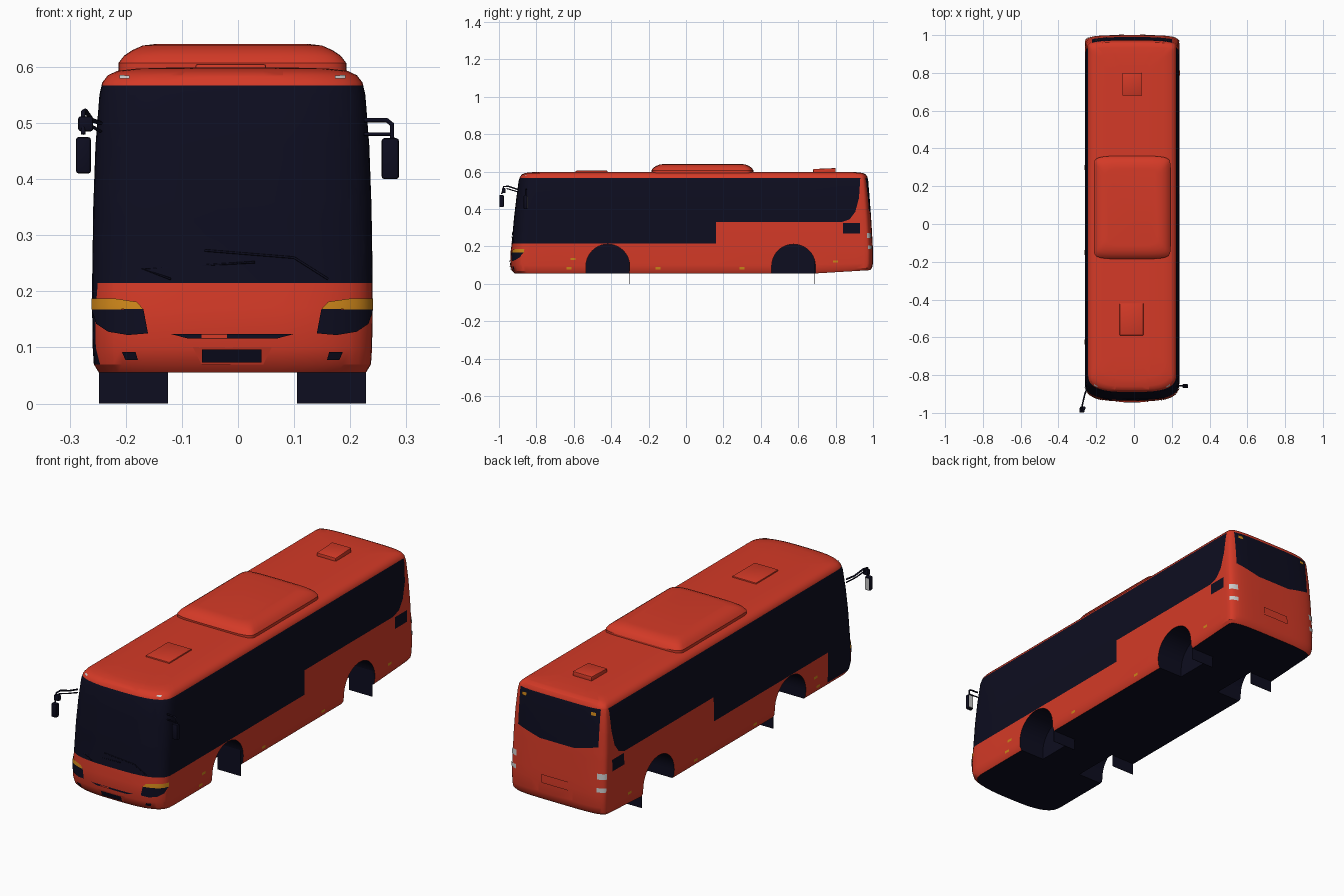
import bpy, bmesh, math
from mathutils import Vector
from mathutils.bvhtree import BVHTree

if "Cube" in bpy.data.objects:
    bpy.data.objects.remove(bpy.data.objects["Cube"])

CX = -0.01  # centre line of the bus body


def material(name, rgb):
    m = bpy.data.materials.new(name)
    m.diffuse_color = (*rgb, 1)
    m.use_nodes = True
    m.node_tree.nodes["Principled BSDF"].inputs["Base Color"].default_value = m.diffuse_color
    return m


RED = material("red paint", (0.66, 0.042, 0.02))
DARK = material("dark glass and rubber", (0.004, 0.004, 0.014))
AMBER = material("amber lamp", (0.62, 0.24, 0.01))
GREY = material("pale lamp", (0.6, 0.6, 0.6))


def finish(name, bm, mats, smooth=True):
    me = bpy.data.meshes.new(name)
    bm.to_mesh(me)
    bm.free()
    ob = bpy.data.objects.new(name, me)
    bpy.context.collection.objects.link(ob)
    for m in mats:
        me.materials.append(m)
    bpy.ops.object.select_all(action='DESELECT')
    bpy.context.view_layer.objects.active = ob
    ob.select_set(True)
    if smooth:
        bpy.ops.object.shade_smooth_by_angle(angle=math.radians(30))
    return ob


def loft(levels, nf, df, nr, dr, steps=12):
    """Stack of rounded plan rings; each level is (z, half width, front y, rear y)."""
    bm = bmesh.new()
    rings = []
    for z, w, f, r in levels:
        half = []
        for i in range(steps + 1):
            t = math.pi / 2 * i / steps
            s, c = math.sin(t), max(0.0, math.cos(t))
            half.append((w * s ** (2 / nf), f + df * (1 - c ** (2 / nf))))
        for i in range(steps, -1, -1):
            t = math.pi / 2 * i / steps
            s, c = math.sin(t), max(0.0, math.cos(t))
            half.append((w * s ** (2 / nr), r - dr * (1 - c ** (2 / nr))))
        pts = half + [(-x, y) for x, y in half[-2:0:-1]]
        rings.append([bm.verts.new((CX + x, y, z)) for x, y in pts])
    n = len(rings[0])
    for a, b in zip(rings, rings[1:]):
        for i in range(n):
            bm.faces.new((a[i], a[(i + 1) % n], b[(i + 1) % n], b[i]))
    bm.faces.new(rings[0][::-1])
    bm.faces.new(rings[-1])
    bmesh.ops.recalc_face_normals(bm, faces=bm.faces[:])
    return bm


def cut(bm, co, no):
    bmesh.ops.bisect_plane(bm, geom=bm.verts[:] + bm.edges[:] + bm.faces[:],
                           dist=1e-5, plane_co=co, plane_no=no)


# Body shell
bm = loft([(0.055, .238, -.915, .985), (0.07, .247, -.93, .995), (0.10, .249, -.94, 1.0),
           (0.17, .25, -.938, 1.0), (0.215, .25, -.932, .998), (0.35, .248, -.92, .99),
           (0.46, .244, -.907, .982), (0.55, .237, -.895, .974), (0.572, .232, -.888, .970),
           (0.585, .222, -.878, .962), (0.593, .205, -.860, .945), (0.597, .17, -.82, .91),
           (0.599, .10, -.75, .84)], 3, .10, 4, .05)

# Window outlines cut into the shell
for z in (0.215, 0.33, 0.567):
    cut(bm, (0, 0, z), (0, 0, 1))
for y in (-0.88, -0.70, 0.16, 0.68):
    cut(bm, (0, y, 0), (0, 1, 0))
for x in (-0.212, -0.09, 0.09, 0.212):
    cut(bm, (CX + x, 0, 0), (1, 0, 0))
curve = [(.932, .567), (.925, .46), (.905, .385), (.875, .345), (.83, .33)]
side_planes = []
for (y0, z0), (y1, z1) in zip(curve, curve[1:]):
    side_planes.append((Vector((0, y0, z0)), Vector((0, z0 - z1, y1 - y0))))
rear_planes = [(Vector((CX, 1, .362)), Vector((0, 0, -1))),
               (Vector((CX + .09, 1, .362)), Vector((.25, 0, -1))),
               (Vector((CX - .09, 1, .362)), Vector((-.25, 0, -1)))]
for co, no in side_planes + rear_planes:
    cut(bm, co, no)


def inside(c, planes):
    return all((c - co).dot(no) < 1e-5 for co, no in planes)


for f in bm.faces:
    c = f.calc_center_median()
    f.normal_update()
    x = c.x - CX
    front_band = c.y < 0.16 and 0.215 < c.z < 0.567
    rear_band = 0.16 < c.y and abs(x) > 0.2 and .33 < c.z < .567 and inside(c, side_planes)
    rear_glass = c.y > 0.93 and abs(x) < 0.212 and c.z < .567 and inside(c, rear_planes)
    door = x < -0.2 and -0.88 < c.y < -0.70 and 0.07 < c.z < 0.3
    under = f.normal.z < -0.8
    f.material_index = int(front_band or rear_band or rear_glass or door or under)
# underside rises behind the rear wheels
for v in bm.verts:
    if v.co.y > 0.68 and v.co.z < 0.17:
        v.co.z += (v.co.y - 0.68) * 0.06 * (0.17 - v.co.z) / 0.115
tree = BVHTree.FromBMesh(bm)
body = finish("body_shell", bm, [RED, DARK], False)

# Wheel arches
bm = bmesh.new()
for yc in (-0.418, 0.575):
    prof = [(yc + .117, -.05)] + [(yc + .117 * math.cos(math.pi * i / 20), .095 + .117 * math.sin(math.pi * i / 20))
                                  for i in range(21)] + [(yc - .117, -.05)]
    for s in (-1, 1):
        f = bm.faces.new([bm.verts.new((CX + s * .11, y, z)) for y, z in prof])
        ext = bmesh.ops.extrude_face_region(bm, geom=[f])
        bmesh.ops.translate(bm, vec=(s * .25, 0, 0),
                            verts=[v for v in ext["geom"] if isinstance(v, bmesh.types.BMVert)])
bmesh.ops.recalc_face_normals(bm, faces=bm.faces[:])
for f in bm.faces:
    f.material_index = 1
cutter = finish("arch_cutter", bm, [RED, DARK], False)
cutter.hide_render = True
mod = body.modifiers.new("arches", 'BOOLEAN')
mod.operation, mod.solver, mod.object = 'DIFFERENCE', 'EXACT', cutter
bpy.ops.object.select_all(action='DESELECT')
bpy.context.view_layer.objects.active = body
body.select_set(True)
bpy.ops.object.modifier_apply(modifier=mod.name)
bpy.data.objects.remove(cutter)
bpy.ops.object.shade_smooth_by_angle(angle=math.radians(30))


def plate(name, pts, side, mat, off=0.003):
    """Thin plate from (u, z) outline, laid onto the shell. side: front, rear, left, right."""
    d = Vector({"front": (0, 1, 0), "rear": (0, -1, 0), "left": (1, 0, 0), "right": (-1, 0, 0)}[side])
    bm = bmesh.new()
    across_x = d.x == 0
    bm.faces.new([bm.verts.new((CX + u, 0, z) if across_x else (0, u, z)) for u, z in pts])
    us, zs = [p[0] for p in pts], [p[1] for p in pts]
    for i in range(1, 12):
        u = min(us) + (max(us) - min(us)) * i / 12
        cut(bm, (CX + u, 0, 0) if across_x else (0, u, 0), (1, 0, 0) if across_x else (0, 1, 0))
    for i in range(1, 4):
        cut(bm, (0, 0, min(zs) + (max(zs) - min(zs)) * i / 4), (0, 0, 1))
    for v in bm.verts:
        hit, no, _, _ = tree.ray_cast(v.co - d * 3, d)
        if hit is None:
            hit, no, _, _ = tree.find_nearest(v.co - d)
        v.co = hit + no * off
    bm.normal_update()
    if sum(f.normal.dot(d) for f in bm.faces) > 0:
        bmesh.ops.reverse_faces(bm, faces=bm.faces[:])
    return finish(name, bm, [mat])


def rect(u0, u1, z0, z1):
    return [(u0, z0), (u1, z0), (u1, z1), (u0, z1)]


# Lamps, mirrored left and right
for s, tag in ((-1, "left"), (1, "right")):
    def m(pts):
        return [(s * u, z) for u, z in pts]
    plate("headlamp_" + tag, m([(.248, .168), (.158, .168), (.168, .160), (.150, .125), (.185, .122),
                                (.22, .128), (.24, .142)][:2] + [(.150, .125), (.185, .122), (.22, .128), (.24, .142)]),
          "front", DARK)
    plate("indicator_" + tag, m([(.248, .168), (.158, .168), (.170, .181), (.21, .187), (.248, .187)]), "front", AMBER)
    plate("fog_lamp_" + tag, m([(.168, .079), (.19, .079), (.196, .093), (.172, .093)]), "front", DARK)
    plate("top_marker_" + tag, m(rect(.182, .2, .577, .583)), "front", GREY)
    plate("rear_top_marker_" + tag, m(rect(.17, .195, .535, .55)), "rear", AMBER, .005)
    plate("tail_lamp_upper_" + tag, m(rect(.212, .247, .245, .272)), "rear", GREY)
    plate("tail_lamp_lower_" + tag, m(rect(.212, .247, .185, .205)), "rear", GREY)
    plate("engine_vent_" + tag, rect(.84, .93, .27, .325), tag, DARK)
    for i, (y, z) in enumerate([(-.605, .132), (-.625, .083), (-.15, .083), (.30, .083), (.80, .118)]):
        plate(f"side_marker_{tag}_{i}", rect(y - .013, y + .013, z - .005, z + .007), tag, AMBER)

# Front and rear fascia
plate("front_plate_panel", [(-.055, .07), (.055, .07), (.07, .1), (-.07, .1)], "front", RED, .002)
plate("front_number_plate", rect(-.054, .052, .075, .098), "front", DARK, .005)
plate("front_grille_slot", [(-.08, .116), (.08, .116), (.11, .124), (-.11, .124)], "front", DARK)
plate("grille_badge_bar", rect(-.055, -.01, .117, .123), "front", RED, .005)
plate("rear_number_panel", rect(-.07, .07, .16, .20), "rear", RED, .006)


def box(name, lo, hi, mat, bevel=0.0, tilt=0.0):
    bm = bmesh.new()
    bmesh.ops.create_cube(bm, size=1)
    for v in bm.verts:
        back = v.co.y > 0 and v.co.z > 0
        v.co = Vector([(a + b) / 2 + (b - a) * k for a, b, k in zip(lo, hi, v.co)])
        v.co.z += tilt if back else 0
    if bevel:
        bmesh.ops.bevel(bm, geom=bm.edges[:], offset=bevel, segments=2, affect='EDGES', profile=.5)
    return finish(name, bm, [mat])


# Roof equipment
ac = loft([(.588, .203, -.185, .36), (.607, .203, -.185, .36), (.620, .193, -.175, .352), (.630, .178, -.16, .338),
           (.638, .16, -.14, .318), (.641, .135, -.115, .295)], 5, .07, 5, .07)
finish("roof_air_unit", ac, [RED])
box("front_roof_hatch", (-.076, -.59, .59), (.05, -.42, .605), RED, .004)
box("rear_roof_hatch", (-.062, .68, .59), (.04, .80, .614), RED, .004, .005)

# Mud flaps hanging behind each wheel arch
for s, side in ((-1, "left"), (1, "right")):
    for y, end in ((-.304, "front"), (.689, "rear")):
        xs = sorted((CX + s * .115, CX + s * .238))
        box(f"mud_flap_{end}_{side}", (xs[0], y - .001, 0), (xs[1], y + .001, .15), DARK)


def tube(name, pts, r):
    cu = bpy.data.curves.new(name, 'CURVE')
    cu.dimensions, cu.bevel_depth, cu.bevel_resolution, cu.use_fill_caps = '3D', r, 2, True
    sp = cu.splines.new('POLY')
    sp.points.add(len(pts) - 1)
    for p, co in zip(sp.points, pts):
        p.co = (*co, 1)
    cu.materials.append(DARK)
    ob = bpy.data.objects.new(name, cu)
    bpy.context.collection.objects.link(ob)


# Mirrors and their arms
tube("left_mirror_arm", [(-.245, -.86, .50), (-.26, -.90, .505), (-.272, -.95, .522), (-.276, -.975, .52),
                         (-.276, -.985, .48)], .004)
tube("left_mirror_brace", [(-.245, -.86, .485), (-.262, -.91, .495), (-.274, -.96, .51)], .003)
box("left_mirror_head", (-.289, -.998, .41), (-.262, -.974, .475), DARK, .005)
box("left_mirror_glass", (-.286, -.974, .415), (-.265, -.972, .47), GREY)
box("left_kerb_mirror", (-.285, -.985, .485), (-.258, -.965, .512), DARK, .005)
tube("right_mirror_arm", [(.225, -.855, .505), (.265, -.857, .505), (.274, -.857, .498), (.275, -.857, .46)], .004)
tube("right_mirror_brace", [(.225, -.855, .48), (.274, -.857, .48)], .003)
box("right_mirror_head", (.256, -.868, .40), (.287, -.848, .473), DARK, .005)
box("right_mirror_glass", (.259, -.848, .405), (.284, -.846, .468), GREY)

# Windscreen wipers
tube("wiper_left", [(-.12, -.932, .222), (-.17, -.922, .24), (.03, -.932, .252)], .002)
tube("wiper_right", [(.16, -.92, .222), (.10, -.927, .26), (-.06, -.928, .273)], .002)
